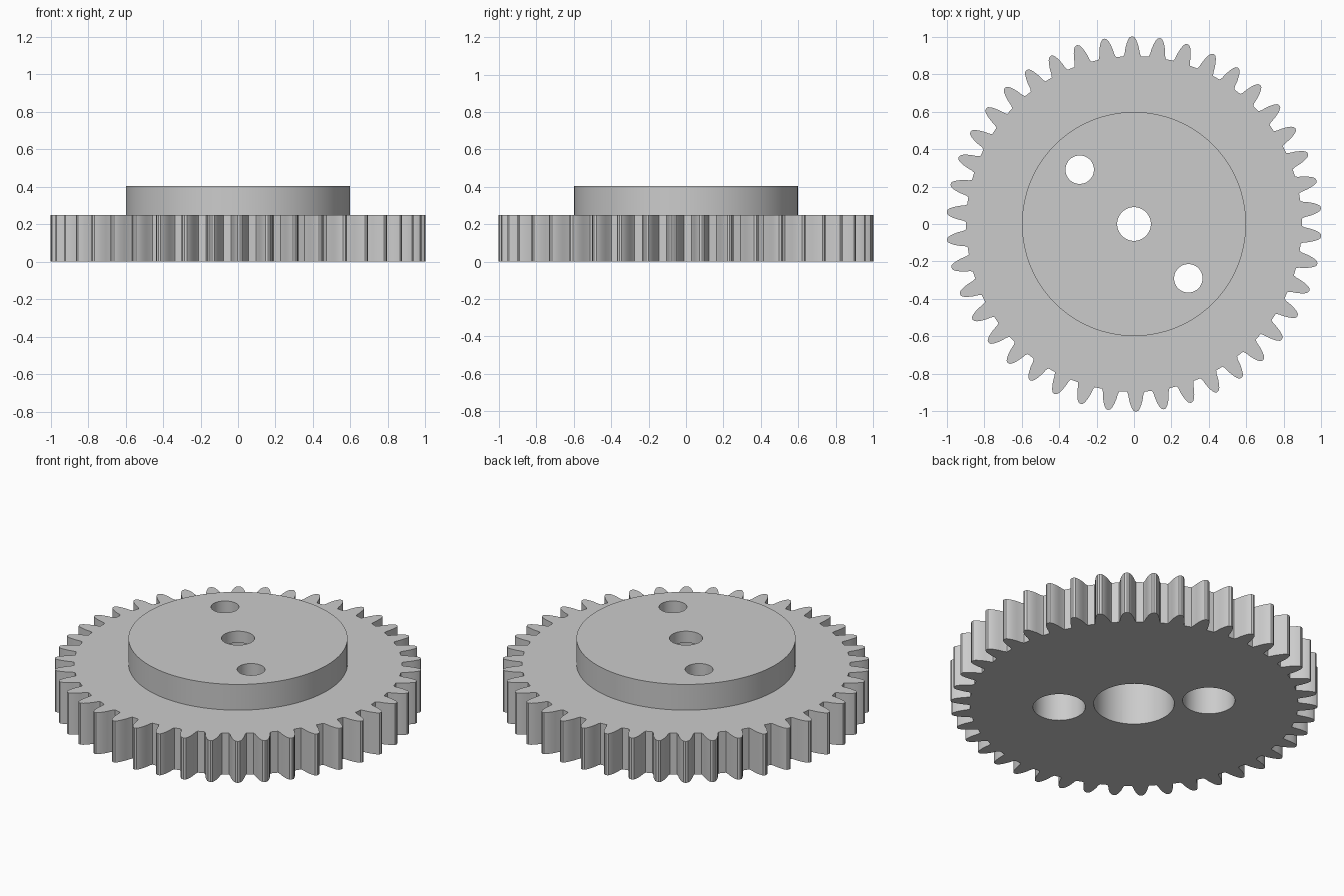
import bpy, bmesh
from math import sin, cos, pi, radians, hypot, atan2

if "Cube" in bpy.data.objects:
    bpy.data.objects.remove(bpy.data.objects["Cube"], do_unlink=True)

TEETH = 42
GEAR_TOP, HUB_TOP = 0.25, 0.405

grey = bpy.data.materials.new("plain grey")
grey.use_nodes = True
colour = (0.6, 0.6, 0.6, 1)
grey.diffuse_color = colour
grey.node_tree.nodes["Principled BSDF"].inputs["Base Color"].default_value = colour


def prism(name, outline, z0, z1):
    """Extrude a flat outline from z0 up to z1."""
    bm = bmesh.new()
    face = bm.faces.new([bm.verts.new((x, y, z0)) for x, y in outline])
    top = bmesh.ops.extrude_face_region(bm, geom=[face])["geom"]
    moved = [v for v in top if isinstance(v, bmesh.types.BMVert)]
    bmesh.ops.translate(bm, verts=moved, vec=(0, 0, z1 - z0))
    bmesh.ops.recalc_face_normals(bm, faces=bm.faces)
    mesh = bpy.data.meshes.new(name)
    bm.to_mesh(mesh)
    bm.free()
    mesh.materials.append(grey)
    obj = bpy.data.objects.new(name, mesh)
    bpy.context.collection.objects.link(obj)
    return obj


def circle(radius, x=0, y=0, sides=64):
    return [(x + radius * cos(2 * pi * i / sides), y + radius * sin(2 * pi * i / sides))
            for i in range(sides)]


def combine(target, tool, operation):
    """Apply a boolean and discard the helper."""
    tool.hide_render = True
    mod = target.modifiers.new("combine", "BOOLEAN")
    mod.operation, mod.solver, mod.object = operation, "EXACT", tool
    bpy.context.view_layer.objects.active = target
    bpy.ops.object.modifier_apply(modifier=mod.name)
    bpy.data.objects.remove(tool, do_unlink=True)


# Toothed rim: half of one tooth as (radius, half width), mirrored and repeated
flank = [(0.895, 0.047), (0.91, 0.041), (0.94, 0.036), (0.965, 0.029),
         (0.985, 0.021), (0.998, 0.012)]
tooth = [(r, -w) for r, w in flank] + [(1.002, 0)] + [(r, w) for r, w in reversed(flank)]
outline = []
for i in range(TEETH):
    turn = radians(90.6) + 2 * pi * i / TEETH
    for r, w in tooth:
        a = turn + atan2(w, r)
        outline.append((hypot(r, w) * cos(a), hypot(r, w) * sin(a)))
gear = prism("gear", outline, 0, GEAR_TOP)

# Raised round hub
combine(gear, prism("hub", circle(0.598, sides=128), 0.1, HUB_TOP), "UNION")

# Stepped holes: x, y, through radius, recess radius, recess depth
for x, y, small, wide, depth in [(0, 0, 0.09, 0.22, 0.335),
                                 (-0.29, 0.29, 0.076, 0.143, 0.25),
                                 (0.29, -0.29, 0.076, 0.143, 0.25)]:
    combine(gear, prism("bore", circle(small, x, y), -0.1, 0.6), "DIFFERENCE")
    combine(gear, prism("recess", circle(wide, x, y), -0.1, depth), "DIFFERENCE")

# Smooth round walls, crisp edges
bpy.ops.object.select_all(action="DESELECT")
gear.select_set(True)
bpy.context.view_layer.objects.active = gear
bpy.ops.object.shade_smooth_by_angle(angle=radians(25))
